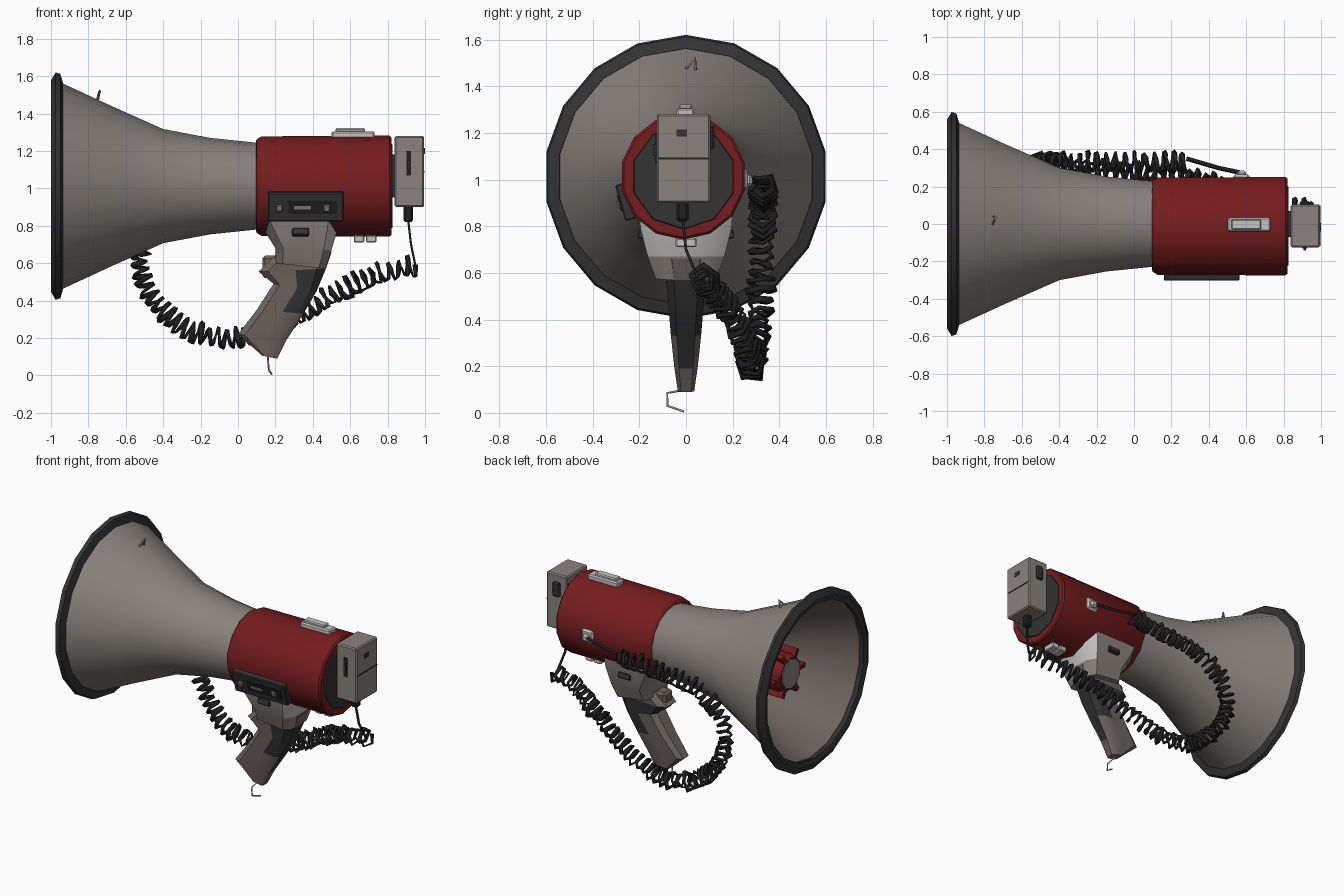
import bpy, bmesh, math, random
from mathutils import Vector

random.seed(4)
cube = bpy.data.objects.get("Cube")
if cube:
    bpy.data.objects.remove(cube, do_unlink=True)

AXIS = 1.012  # height of the horn axis


def material(name, r, g, b):
    m = bpy.data.materials.new(name)
    m.use_nodes = True
    m.diffuse_color = (r, g, b, 1)
    m.node_tree.nodes["Principled BSDF"].inputs["Base Color"].default_value = (r, g, b, 1)
    return m


GREY = material("warm grey", .25, .225, .205)
RED = material("red", .18, .012, .013)
RUBBER = material("dark rubber", .033, .033, .033)
BLACK = material("black", .014, .014, .014)
GRIP = material("brown grey", .155, .13, .115)
SILVER = material("silver", .56, .55, .53)


def finish(name, bm, mats, smooth=None):
    bmesh.ops.recalc_face_normals(bm, faces=bm.faces)
    me = bpy.data.meshes.new(name)
    bm.to_mesh(me)
    bm.free()
    ob = bpy.data.objects.new(name, me)
    bpy.context.collection.objects.link(ob)
    for m in mats:
        me.materials.append(m)
    if smooth:
        bpy.ops.object.select_all(action='DESELECT')
        ob.select_set(True)
        bpy.context.view_layer.objects.active = ob
        bpy.ops.object.shade_smooth_by_angle(angle=math.radians(smooth))
    return ob


def bridge(bm, rings, closed=False):
    """Join neighbouring rings with quads, and cap the ends of an open run."""
    n = len(rings[0])
    pairs = list(zip(rings, rings[1:])) + ([(rings[-1], rings[0])] if closed else [])
    for row, (a, b) in enumerate(pairs):
        for i in range(n):
            j = (i + 1) % n
            yield row, i, bm.faces.new((a[i], a[j], b[j], b[i]))
    if not closed:
        bm.faces.new(rings[0])
        bm.faces.new(rings[-1])


def lathe(name, profile, mats, sides=18, closed=False, y=0, inner_row=99):
    """Spin (x, radius) points; rows from inner_row on take the second material."""
    bm = bmesh.new()
    rings = []
    for x, r in profile:
        angles = [math.tau * i / sides for i in range(sides)]
        rings.append([bm.verts.new((x, y + r * math.sin(a), AXIS + r * math.cos(a)))
                      for a in angles])
    for row, _, f in bridge(bm, rings, closed):
        f.material_index = int(row >= inner_row)
    return finish(name, bm, mats, 40)


def box(name, x, y, z, mat, bevel=0.0, tilt=0.0):
    """Box from (min, max) spans, optionally tilted about its own x axis."""
    bm = bmesh.new()
    bmesh.ops.create_cube(bm, size=1)
    spans = (x, y, z)
    for v in bm.verts:
        v.co = Vector([v.co[k] * (spans[k][1] - spans[k][0]) for k in range(3)])
    if bevel:
        bmesh.ops.bevel(bm, geom=bm.edges[:], offset=bevel, segments=1, affect='EDGES')
    ob = finish(name, bm, [mat])
    ob.location = [sum(s) / 2 for s in spans]
    ob.rotation_euler.x = math.radians(tilt)
    return ob


def tube(name, points, radius, mat, jitter=0.0):
    cu = bpy.data.curves.new(name, 'CURVE')
    cu.dimensions = '3D'
    cu.bevel_depth = radius
    cu.bevel_resolution = 0
    cu.use_fill_caps = True
    sp = cu.splines.new('POLY')
    sp.points.add(len(points) - 1)
    for p, co in zip(sp.points, points):
        p.co = (*co, 1)
        p.radius = 1 + random.uniform(-jitter, jitter)
    cu.materials.append(mat)
    ob = bpy.data.objects.new(name, cu)
    bpy.context.collection.objects.link(ob)
    return ob


def loft(name, sections, mats, second):
    """Chamfered sections: front x, z, back x, z, half width.
    second(row, column) picks the faces of the second material."""
    bm = bmesh.new()
    outline = ((0, .6), (.14, 1), (.55, 1), (.86, 1), (1, .6))
    outline = outline + tuple((u, -w) for u, w in reversed(outline))
    rings = []
    for xf, zf, xb, zb, half in sections:
        rings.append([bm.verts.new((xf + (xb - xf) * u, w * half, zf + (zb - zf) * u))
                      for u, w in outline])
    for row, i, f in bridge(bm, rings):
        f.material_index = int(second(row, i))
    return finish(name, bm, mats, 35)


# Horn: bell with a darker inside, rubber rim, inner plug
lathe("bell", [(.12, .23), (-.15, .258), (-.4, .305), (-.68, .43), (-.95, .555),
               (-.95, .54), (-.68, .41), (-.4, .285), (.12, .2)],
      [GREY, GRIP], closed=True, inner_row=5)
lathe("rim", [(-1, .565), (-.975, .608), (-.95, .6), (-.935, .55), (-.99, .53)],
      [RUBBER], closed=True)
lathe("inner_plug", [(-.8, .11), (-.77, .13), (-.3, .13)], [RED], 10)
lathe("inner_plug_face", [(-.807, .1), (-.79, .1)], [GREY], 10)
for i in range(3):
    fin = box("inner_plug_fin", (-.8, -.55), (-.015, .015), (-.165, .165), RED)
    fin.location.z = AXIS
    fin.rotation_euler.x = math.pi * (i + .5) / 3

# Body shell and rear cap
lathe("body", [(.095, .235), (.1, .25), (.125, .266), (.81, .27), (.82, .26)],
      [RED], 14, y=-.012)
lathe("rear_cap", [(.81, .23), (.826, .222)], [RUBBER], 10, y=-.01)

# Control panel on the front side
box("control_panel", (.16, .565), (-.283, -.235), (.825, .985), RUBBER, .006, 16)
box("panel_window", (.27, .53), (-.288, -.27), (.865, .935), BLACK, 0, 16)
box("panel_slot", (.3, .39), (-.292, -.275), (.89, .908), GREY, 0, 16)
for x in (.22, .475):
    box("panel_knob", (x - .018, x + .018), (-.296, -.27), (.875, .915), GREY, .006, 16)

# Latches on the top, underside and far side
box("top_latch", (.5, .73), (-.04, .035), (1.265, 1.305), SILVER, .008)
box("top_latch_cap", (.52, .68), (-.03, .025), (1.3, 1.322), SILVER, .006)
for x in (.62, .685):
    box("bottom_latch", (x, x + .055), (-.045, .045), (.71, .75), SILVER, .006)
box("cable_socket_plate", (.53, .62), (.235, .264), (.955, 1.045), SILVER, .012)
box("cable_socket", (.55, .6), (.25, .285), (.97, 1.02), SILVER, .012)

# Handle mount with a bright rear, and grip with a dark rear pad
loft("handle_mount", [(.1, .85, .55, .85, .2), (.13, .79, .535, .79, .195),
                      (.2, .68, .5, .67, .165), (.2, .6, .47, .57, .13)],
     [GREY, SILVER], lambda row, i: row < 2 and 3 <= i <= 5)
loft("grip", [(.22, .66, .5, .66, .1), (.11, .555, .47, .57, .085), (.19, .49, .42, .45, .075),
              (.1, .35, .35, .33, .065), (0, .22, .26, .19, .05), (.13, .105, .21, .09, .035)],
     [GRIP, RUBBER],
     lambda row, i: row in (1, 2) and 2 <= i <= 6 or (row, i) in ((1, 0), (1, 1), (3, 4)))
box("trigger", (.13, .24), (-.05, .05), (.52, .64), GRIP, .015)
for s in (-1, 1):
    box("mount_button", (.29, .38), (s * .185 - .02, s * .185 + .02), (.745, .785),
        RUBBER, .005, 15 * s)

# Strap hooks on the grip and bell
tube("grip_hook", [(.16, 0, .1), (.16, -.08, .085), (.165, -.08, .03), (.18, -.01, .006)],
     .005, SILVER)
tube("bell_hook", [(-.79, 0, 1.47), (-.755, 0, 1.475), (-.74, .04, 1.52), (-.75, .04, 1.47)],
     .007, GREY)

# Hand microphone on the rear
box("mic_bracket", (.82, .86), (-.07, .07), (.95, 1.18), RUBBER)
box("mic_case", (.838, .995), (-.125, .105), (.9, 1.28), GREY, .008)
box("mic_seam", (.99, .997), (-.118, .098), (1.086, 1.094), BLACK)
box("mic_switch_plate", (.9, .925), (-.131, -.12), (1.07, 1.2), BLACK)
box("mic_switch", (.905, .92), (-.142, -.12), (1.1, 1.15), RUBBER)
box("mic_side_slot", (.885, .94), (.1, .122), (1.13, 1.23), RUBBER, .008)
box("mic_end_plate", (.99, .999), (-.04, .005), (1.185, 1.215), RUBBER)
box("mic_plug", (.885, .935), (-.04, .01), (.82, .91), BLACK, .01)

# Coiled cable: a jittered helix around a smooth path
ctrl = [Vector(p) for p in (
    (.28, .33, .97), (0, .33, .945), (-.3, .33, .9), (-.48, .33, .77), (-.53, .33, .6),
    (-.45, .31, .4), (-.27, .29, .24), (0, .28, .2), (.28, .25, .3), (.55, .18, .45),
    (.75, .1, .54), (.95, .07, .58))]


def catmull(a, b, c, d, t):
    return .5 * (2 * b + (c - a) * t + (2 * a - 5 * b + 4 * c - d) * t * t
                 + (3 * b - a - 3 * c + d) * t ** 3)


path = []
for i in range(len(ctrl) - 1):
    a, d = ctrl[max(i - 1, 0)], ctrl[min(i + 2, len(ctrl) - 1)]
    steps = int((ctrl[i + 1] - ctrl[i]).length / .0095)
    path += [catmull(a, ctrl[i], ctrl[i + 1], d, k / steps) for k in range(steps)]
coil = []
for i in range(1, len(path)):
    t = (path[i] - path[i - 1]).normalized()
    u = t.cross(Vector((0, 1, 0))).normalized()
    v = t.cross(u)
    ang, r = math.tau * i / 5, random.uniform(.038, .062)
    coil.append(path[i] + r * (u * math.cos(ang) + v * math.sin(ang)))
tube("coiled_cable", coil, .012, BLACK, .5)
tube("cable_to_body", [(.58, .272, 1), (.45, .3, .99), (.28, .35, .99)], .012, BLACK)
tube("cable_to_mic", [(.91, -.015, .83), (.925, 0, .7), (.95, .05, .58)], .008, BLACK)
